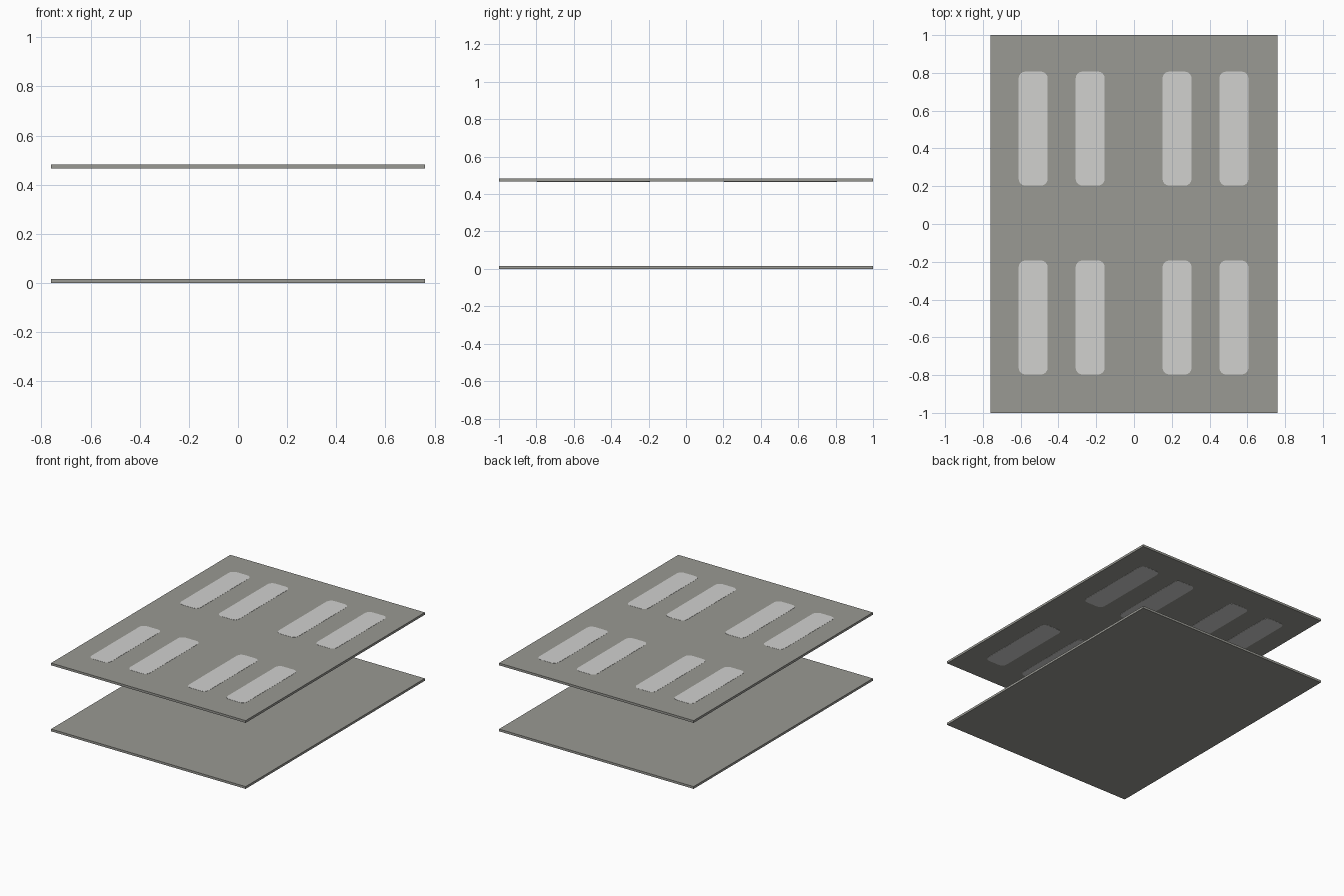
import bpy, bmesh, math

if "Cube" in bpy.data.objects:
    bpy.data.objects.remove(bpy.data.objects["Cube"])

HALF_X, HALF_Y, THICK = 0.76, 1.0, 0.016
LOWER_Z, UPPER_Z = 0.0, 0.466


def material(name, rgb):
    m = bpy.data.materials.new(name)
    m.diffuse_color = (*rgb, 1.0)
    m.use_nodes = True
    m.node_tree.nodes["Principled BSDF"].inputs["Base Color"].default_value = m.diffuse_color
    return m


def prism(name, outline, z0, z1, mat):
    """Extrude a flat outline from z0 up to z1."""
    bm = bmesh.new()
    face = bm.faces.new([bm.verts.new((x, y, z0)) for x, y in outline])
    ext = bmesh.ops.extrude_face_region(bm, geom=[face])
    for v in ext["geom"]:
        if isinstance(v, bmesh.types.BMVert):
            v.co.z = z1
    bmesh.ops.recalc_face_normals(bm, faces=bm.faces)
    mesh = bpy.data.meshes.new(name)
    bm.to_mesh(mesh)
    bm.free()
    mesh.materials.append(mat)
    ob = bpy.data.objects.new(name, mesh)
    bpy.context.collection.objects.link(ob)
    return ob


def rounded_rect(cx, cy, hx, hy, r, steps=4):
    pts = []
    for i, (sx, sy) in enumerate([(1, 1), (-1, 1), (-1, -1), (1, -1)]):
        for k in range(steps + 1):
            a = math.pi / 2 * (i + k / steps)
            pts.append((cx + sx * (hx - r) + r * math.cos(a),
                        cy + sy * (hy - r) + r * math.sin(a)))
    return pts


panel_grey = material("warm_grey", (0.32, 0.32, 0.293))
light_grey = material("light_grey", (0.64, 0.64, 0.625))

# Two thin panels, one above the other
sheet = [(-HALF_X, -HALF_Y), (HALF_X, -HALF_Y), (HALF_X, HALF_Y), (-HALF_X, HALF_Y)]
prism("lower_panel", sheet, LOWER_Z, LOWER_Z + THICK, panel_grey)
prism("upper_panel", sheet, UPPER_Z, UPPER_Z + THICK, panel_grey)

# Rounded light strips, showing on both faces of the upper panel
for cy in (-0.495, 0.505):
    for cx in (-0.534, -0.232, 0.228, 0.529):
        outline = rounded_rect(cx, cy, 0.077, 0.302, 0.036)
        for side, z in (("top", UPPER_Z + THICK), ("underside", UPPER_Z)):
            prism("light_strip_" + side, outline, z - 0.001, z + 0.001, light_grey)
